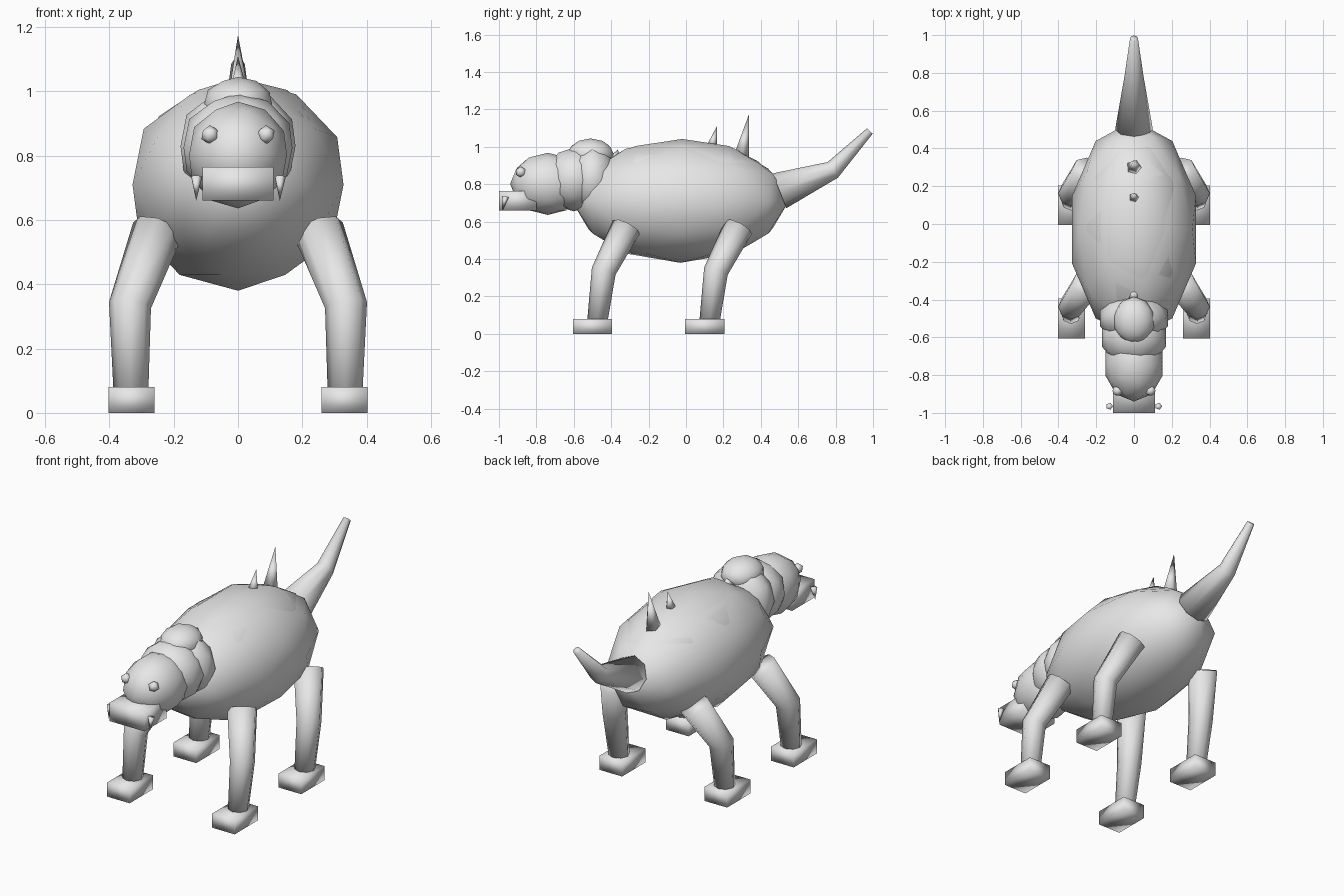
import bpy, bmesh, math
from mathutils import Vector

cube = bpy.data.objects.get("Cube")
if cube:
    bpy.data.objects.remove(cube, do_unlink=True)

grey = bpy.data.materials.new("plain_grey")
grey.use_nodes = True
grey.diffuse_color = (0.8, 0.8, 0.8, 1)
grey.node_tree.nodes["Principled BSDF"].inputs["Base Color"].default_value = (0.8, 0.8, 0.8, 1)


def finish(name, bm):
    """Turn a bmesh into a smooth shaded grey object."""
    bmesh.ops.recalc_face_normals(bm, faces=bm.faces)
    mesh = bpy.data.meshes.new(name)
    bm.to_mesh(mesh)
    bm.free()
    mesh.materials.append(grey)
    mesh.shade_smooth()
    obj = bpy.data.objects.new(name, mesh)
    bpy.context.collection.objects.link(obj)
    return obj


def ball(name, center, radii, detail=2, pitch=0.0):
    bm = bmesh.new()
    bmesh.ops.create_icosphere(bm, subdivisions=detail, radius=1)
    obj = finish(name, bm)
    obj.location, obj.scale = center, radii
    obj.rotation_euler.x = pitch
    return obj


def box(name, low, high):
    low, high = Vector(low), Vector(high)
    bm = bmesh.new()
    bmesh.ops.create_cube(bm, size=1)
    for v in bm.verts:
        v.co = (low + high) / 2 + v.co * (high - low)
    return finish(name, bm)


def tube(name, path, radii, sides=8):
    """Tapered tube along a path; a zero end radius makes a spike."""
    pts = [Vector(p) for p in path]
    bm = bmesh.new()
    rings = []
    for i, (p, r) in enumerate(zip(pts, radii)):
        before = (p - pts[i - 1]).normalized() if i else Vector()
        after = (pts[i + 1] - p).normalized() if i < len(pts) - 1 else Vector()
        t = (before + after).normalized()
        side = (Vector((1, 0, 0)) - t * t.x).normalized()
        up = t.cross(side)
        rings.append([bm.verts.new(p + r * (side * math.cos(a) + up * math.sin(a)))
                      for a in (math.tau * k / sides for k in range(sides))])
    for a, b in zip(rings, rings[1:]):
        for k in range(sides):
            n = (k + 1) % sides
            bm.faces.new((a[k], a[n], b[n], b[k]))
    bm.faces.new(rings[0][::-1])
    bm.faces.new(rings[-1])
    bmesh.ops.remove_doubles(bm, verts=bm.verts, dist=0.0001)
    return finish(name, bm)


# Torso with a slightly proud back shell
ball("body", (0, -0.03, 0.71), (0.345, 0.58, 0.33))
ball("back_shell", (0, -0.02, 0.79), (0.29, 0.5, 0.252))

# Head, neck and crown
ball("neck", (0, -0.6, 0.825), (0.178, 0.16, 0.17))
ball("mane", (0, -0.5, 0.83), (0.188, 0.135, 0.185))
ball("crown", (0, -0.51, 0.96), (0.11, 0.125, 0.085))
ball("head", (0, -0.74, 0.802), (0.16, 0.2, 0.166))
box("snout", (-0.11, -1.0, 0.66), (0.11, -0.8, 0.765))

# Spines
tube("neck_spine", [(0, -0.38, 0.93), (0, -0.365, 0.985)], [0.04, 0], 5)
tube("small_spine", [(0, 0.135, 0.99), (0, 0.165, 1.11)], [0.032, 0], 5)
tube("large_spine", [(0, 0.295, 0.94), (0, 0.337, 1.175)], [0.045, 0], 5)

# Tail
tube("tail", [(0, 0.5, 0.765), (0, 0.785, 0.877), (0, 0.983, 1.085)], [0.1, 0.05, 0.021])

# Paired parts
for label, s in (("left", 1), ("right", -1)):
    ball(label + "_eye", (s * 0.087, -0.883, 0.865), (0.03, 0.03, 0.03), 1)
    tube(label + "_fang", [(s * 0.13, -0.965, 0.735), (s * 0.13, -0.98, 0.66)], [0.019, 0], 5)
    for part, y in (("front", -0.5), ("hind", 0.1)):
        name = f"{part}_{label}"
        tube(name + "_leg",
             [(s * 0.25, y + 0.18, 0.57), (s * 0.336, y + 0.06, 0.335), (s * 0.333, y + 0.025, 0.06)],
             [0.08, 0.066, 0.054])
        box(name + "_paw", (s * 0.26, y - 0.105, 0), (s * 0.403, y + 0.105, 0.08))
